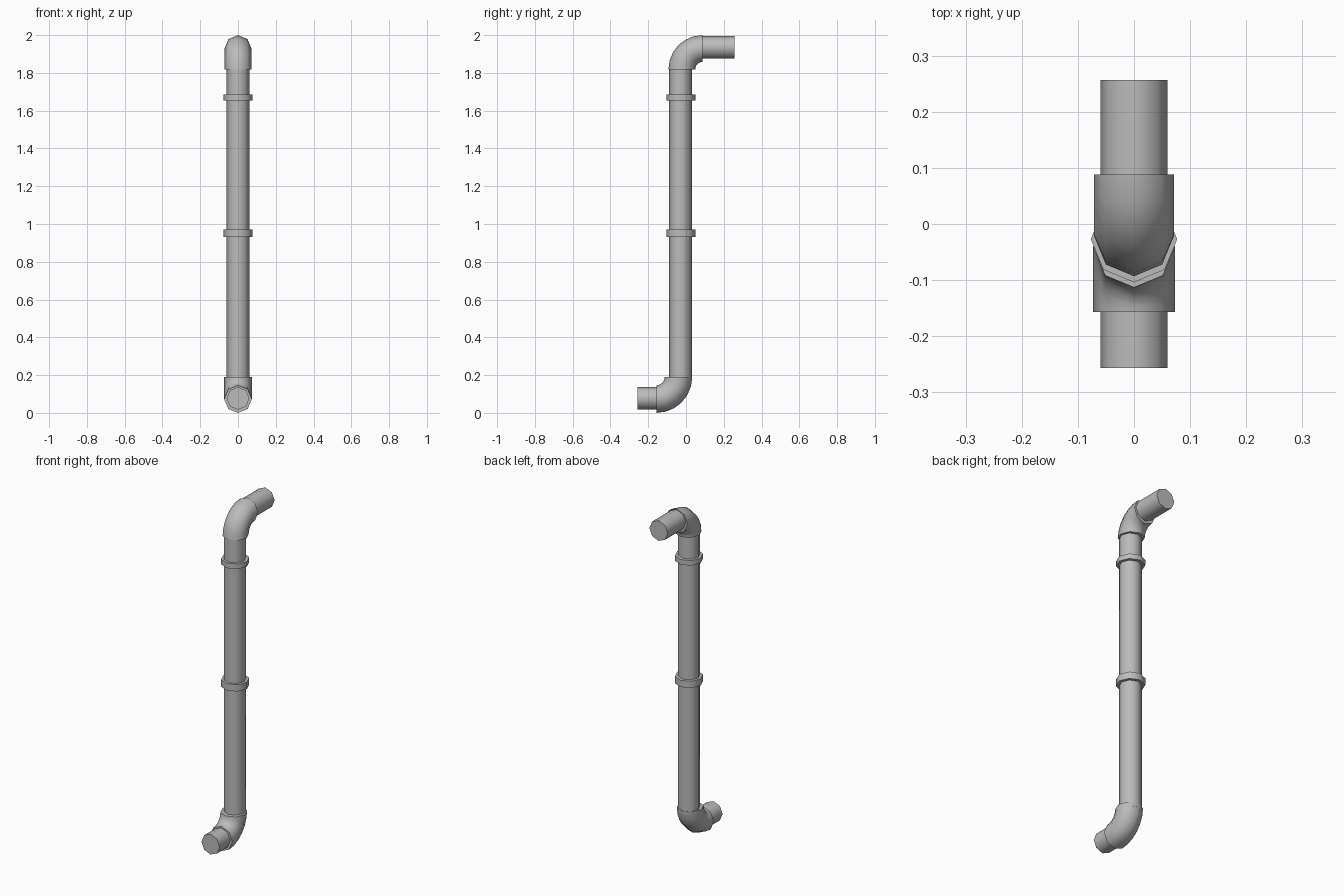
import bpy, bmesh, math
from mathutils import Vector

cube = bpy.data.objects.get("Cube")
if cube:
    bpy.data.objects.remove(cube, do_unlink=True)

grey = bpy.data.materials.new("pipe grey")
grey.use_nodes = True
grey.diffuse_color = (0.5, 0.5, 0.5, 1)
grey.node_tree.nodes["Principled BSDF"].inputs["Base Color"].default_value = (0.5, 0.5, 0.5, 1)

SIDES = 8


def tube(name, radius, stations):
    """Sweep an octagon along (y, z, direction angle) stations in the x = 0 plane."""
    bm = bmesh.new()
    rings = []
    for y, z, ang in stations:
        across = Vector((0, -math.sin(ang), math.cos(ang)))
        ring = []
        for i in range(SIDES):
            t = math.tau * i / SIDES
            ring.append(bm.verts.new(Vector((radius * math.cos(t), y, z)) + across * radius * math.sin(t)))
        rings.append(ring)
    for a, b in zip(rings, rings[1:]):
        for i in range(SIDES):
            j = (i + 1) % SIDES
            bm.faces.new((a[i], a[j], b[j], b[i]))
    bm.faces.new(rings[0])
    bm.faces.new(rings[-1])
    bmesh.ops.recalc_face_normals(bm, faces=bm.faces)
    mesh = bpy.data.meshes.new(name)
    bm.to_mesh(mesh)
    bm.free()
    mesh.materials.append(grey)
    obj = bpy.data.objects.new(name, mesh)
    bpy.context.collection.objects.link(obj)
    bpy.ops.object.select_all(action="DESELECT")
    obj.select_set(True)
    bpy.context.view_layer.objects.active = obj
    bpy.ops.object.shade_smooth_by_angle(angle=math.radians(50))


def upright(name, radius, y, low, high):
    tube(name, radius, [(y, low, math.pi / 2), (y, high, math.pi / 2)])


def level(name, radius, z, front, back):
    tube(name, radius, [(front, z, 0), (back, z, 0)])


def elbow(name, radius, cy, cz, bend, start, steps=6):
    """Quarter bend about (cy, cz), beginning at the start angle."""
    stations = []
    for i in range(steps + 1):
        a = start + math.pi / 2 * i / steps
        stations.append((cy + bend * math.cos(a), cz + bend * math.sin(a), a + math.pi / 2))
    tube(name, radius, stations)


# Main riser and its two collars
upright("riser_pipe", 0.06, -0.029, 0.17, 1.84)
upright("middle_collar", 0.077, -0.027, 0.93, 0.97)
upright("upper_collar", 0.077, -0.027, 1.655, 1.685)

# Bends at either end
elbow("top_elbow", 0.071, 0.088, 1.819, 0.11, math.pi / 2)
elbow("bottom_elbow", 0.073, -0.157, 0.19, 0.117, -math.pi / 2)

# Short level stubs, outlet to the front and inlet to the back
level("top_stub", 0.06, 1.935, 0.07, 0.257)
level("bottom_stub", 0.06, 0.077, -0.257, -0.14)
